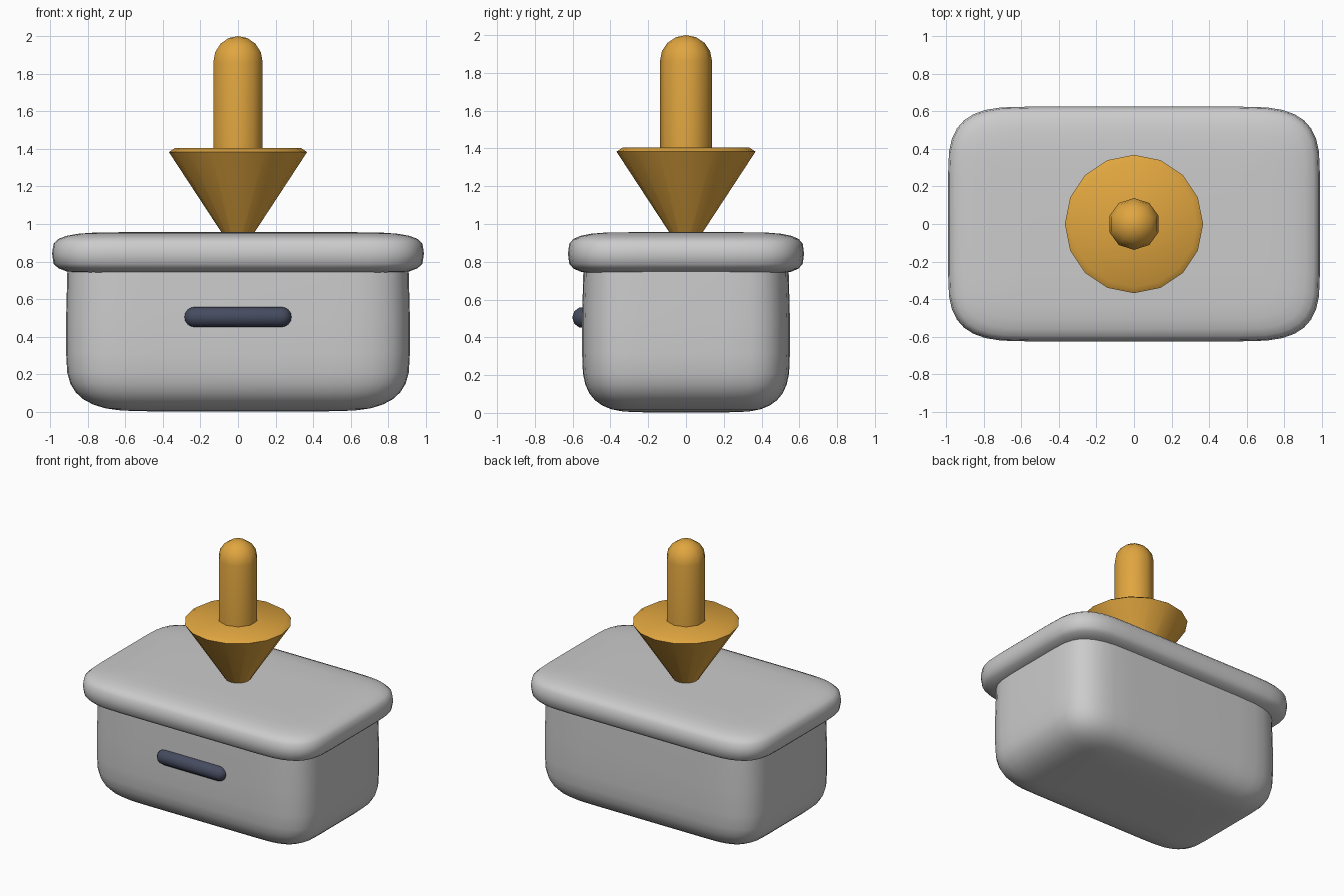
import bpy, bmesh
from math import sin, cos, pi, radians
from mathutils import Matrix

if "Cube" in bpy.data.objects:
    bpy.data.objects.remove(bpy.data.objects["Cube"])


def material(name, rgb):
    m = bpy.data.materials.new(name)
    m.diffuse_color = (*rgb, 1)
    m.use_nodes = True
    m.node_tree.nodes["Principled BSDF"].inputs["Base Color"].default_value = m.diffuse_color
    return m


def skin(name, rings, mat=None, matrix=None, angle=35):
    """Loft closed rings together and cap both ends."""
    bm = bmesh.new()
    loops = [[bm.verts.new(p) for p in ring] for ring in rings]
    n = len(loops[0])
    for a, b in zip(loops, loops[1:]):
        for i in range(n):
            j = (i + 1) % n
            bm.faces.new((a[i], a[j], b[j], b[i]))
    bm.faces.new(loops[0][::-1])
    bm.faces.new(loops[-1])
    if matrix:
        bm.transform(matrix)
    bmesh.ops.remove_doubles(bm, verts=bm.verts, dist=1e-5)
    bmesh.ops.recalc_face_normals(bm, faces=bm.faces)
    me = bpy.data.meshes.new(name)
    bm.to_mesh(me)
    bm.free()
    ob = bpy.data.objects.new(name, me)
    bpy.context.collection.objects.link(ob)
    if mat:
        me.materials.append(mat)
    bpy.ops.object.select_all(action='DESELECT')
    ob.select_set(True)
    bpy.context.view_layer.objects.active = ob
    bpy.ops.object.shade_smooth_by_angle(angle=radians(angle))
    return ob


def arc(n, steps):
    """Quarter superellipse as (cos, sin) pairs."""
    ts = [pi / 2 * i / steps for i in range(steps + 1)]
    return [(max(cos(t), 0) ** (2 / n), sin(t) ** (2 / n)) for t in ts[:-1]] + [(0, 1)]


def soft_ring(cx, cy, ax, ay, z, n=3.2, steps=8):
    """Soft-cornered rectangle at height z."""
    q = [(cx + ax * c, cy + ay * s) for c, s in arc(n, steps)]
    pts = q + [(-x, y) for x, y in q[::-1]] + [(-x, -y) for x, y in q] + [(x, -y) for x, y in q[::-1]]
    return [(x, y, z) for x, y in pts]


def turned(name, profile, sides, mat, matrix=None, start=pi / 2, angle=40):
    """Revolve (radius, z) points around z."""
    rings = [[(r * cos(start + 2 * pi * i / sides), r * sin(start + 2 * pi * i / sides), z)
              for i in range(sides)] for r, z in profile]
    return skin(name, rings, mat, matrix, angle)


def dome(r, z, direction=1, steps=4):
    return [(r * cos(pi / 2 * i / steps), z + direction * r * sin(pi / 2 * i / steps))
            for i in range(steps + 1)]


gold = material("gold", (0.75, 0.38, 0.05))
slate = material("slate", (0.06, 0.07, 0.115))

# Box body: soft bottom, upright sides running up into the lid
cx, cy, ax, ay, az = 0.47, 0.22, 0.445, 0.33, 0.31
rings = [soft_ring(cx, cy, ax * c, ay * c, 0.003 + az * (1 - s)) for c, s in arc(3, 8)[::-1]]
rings += [soft_ring(cx, cy, ax, ay, 0.5), soft_ring(cx, cy, ax - .007, ay - .007, 0.77)]
skin("box_body", rings, angle=60)

# Lid: flattened pillow overhanging the body
cx, cy, ax, ay, zc, az = 0.55, 0.25, 0.44, 0.375, 0.8425, 0.1145
q = arc(3.6, 6)
rings = [soft_ring(cx, cy, ax * c, ay * c, zc - az * s) for c, s in q[::-1]]
rings += [soft_ring(cx, cy, ax * c, ay * c, zc + az * s) for c, s in q[1:]]
skin("box_lid", rings, angle=60)

# Handle: horizontal capsule half sunk in the front
r, half = 0.057, 0.228
turned("front_handle", dome(r, -half, -1)[::-1] + dome(r, half), 10, slate,
       Matrix.Translation((0, -0.545, 0.505)) @ Matrix.Rotation(pi / 2, 4, 'Y'), angle=50)

# Downward arrow: cone head with a bevelled rim, and a domed shaft
turned("arrow_head", [(0.045, 0.89), (0.368, 1.383), (0.335, 1.405)], 16, gold, angle=40)
turned("arrow_shaft", [(0.138, 1.38)] + dome(0.138, 1.862), 10, gold, angle=50)
